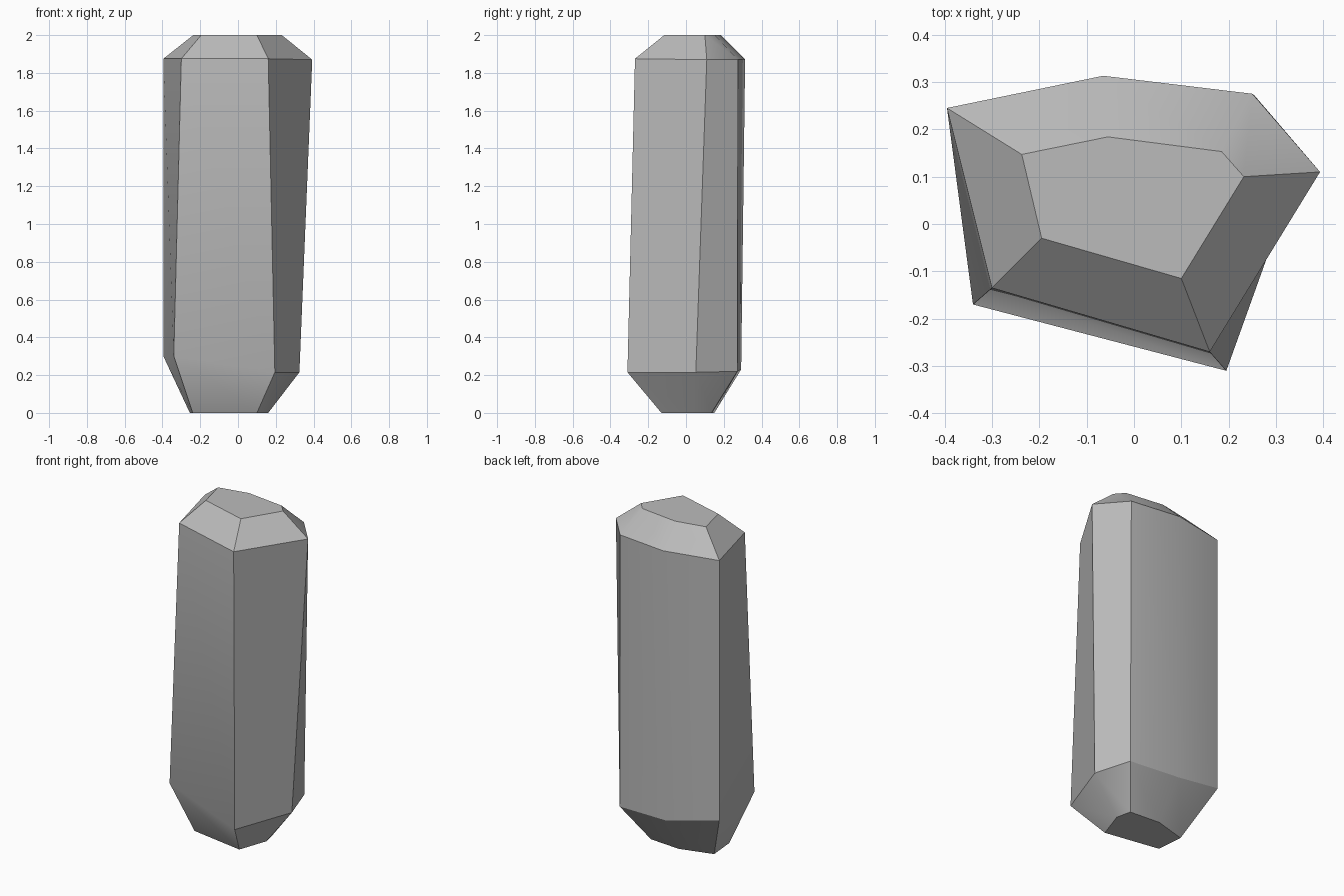
import bpy
import bmesh

old = bpy.data.objects.get("Cube")
if old:
    bpy.data.objects.remove(old, do_unlink=True)

# Plain grey stone
stone = bpy.data.materials.new("stone_grey")
stone.use_nodes = True
colour = (0.5, 0.5, 0.5, 1)
stone.diffuse_color = colour
bsdf = next(n for n in stone.node_tree.nodes if n.type == "BSDF_PRINCIPLED")
bsdf.inputs["Base Color"].default_value = colour
bsdf.inputs["Roughness"].default_value = 0.8

# Six-sided cross-sections from bottom to top; corners run clockwise seen from above
SECTIONS = [
    # bottom facet
    [(-.255, .094, 0), (-.055, .15, 0), (.14, .135, 0),
     (.16, .043, 0), (.10, -.13, 0), (-.24, -.073, 0)],
    # lower shoulder
    [(-.395, .245, .30), (-.075, .292, .23), (.254, .272, .22),
     (.325, .052, .215), (.195, -.31, .215), (-.34, -.17, .30)],
    # upper shoulder
    [(-.395, .245, 1.875), (-.065, .313, 1.872), (.25, .275, 1.87),
     (.393, .11, 1.87), (.16, -.27, 1.875), (-.30, -.135, 1.875)],
    # top facet
    [(-.237, .147, 2), (-.055, .184, 2), (.185, .153, 2),
     (.232, .10, 2), (.10, -.115, 2), (-.195, -.03, 2)],
]

bm = bmesh.new()
rings = [[bm.verts.new(p) for p in section] for section in SECTIONS]
for low, high in zip(rings, rings[1:]):
    for i in range(6):
        j = (i + 1) % 6
        bm.faces.new((low[i], low[j], high[j], high[i]))
bm.faces.new(rings[0])
bm.faces.new(rings[-1])
bmesh.ops.recalc_face_normals(bm, faces=bm.faces)

# Sharp creases everywhere except the softly worn edges
for face in bm.faces:
    face.smooth = True
for edge in bm.edges:
    edge.smooth = False
bottom, lower, upper, top = rings
soft = [(lower[4], lower[5]), (lower[5], lower[0]),
        (bottom[1], lower[1]), (bottom[3], lower[3]),
        (lower[1], upper[1]), (upper[1], top[1]), (upper[2], top[2])]
for a, b in soft:
    bm.edges.get((a, b)).smooth = True

mesh = bpy.data.meshes.new("stone_pillar")
bm.to_mesh(mesh)
bm.free()
mesh.materials.append(stone)
pillar = bpy.data.objects.new("stone_pillar", mesh)
bpy.context.collection.objects.link(pillar)
